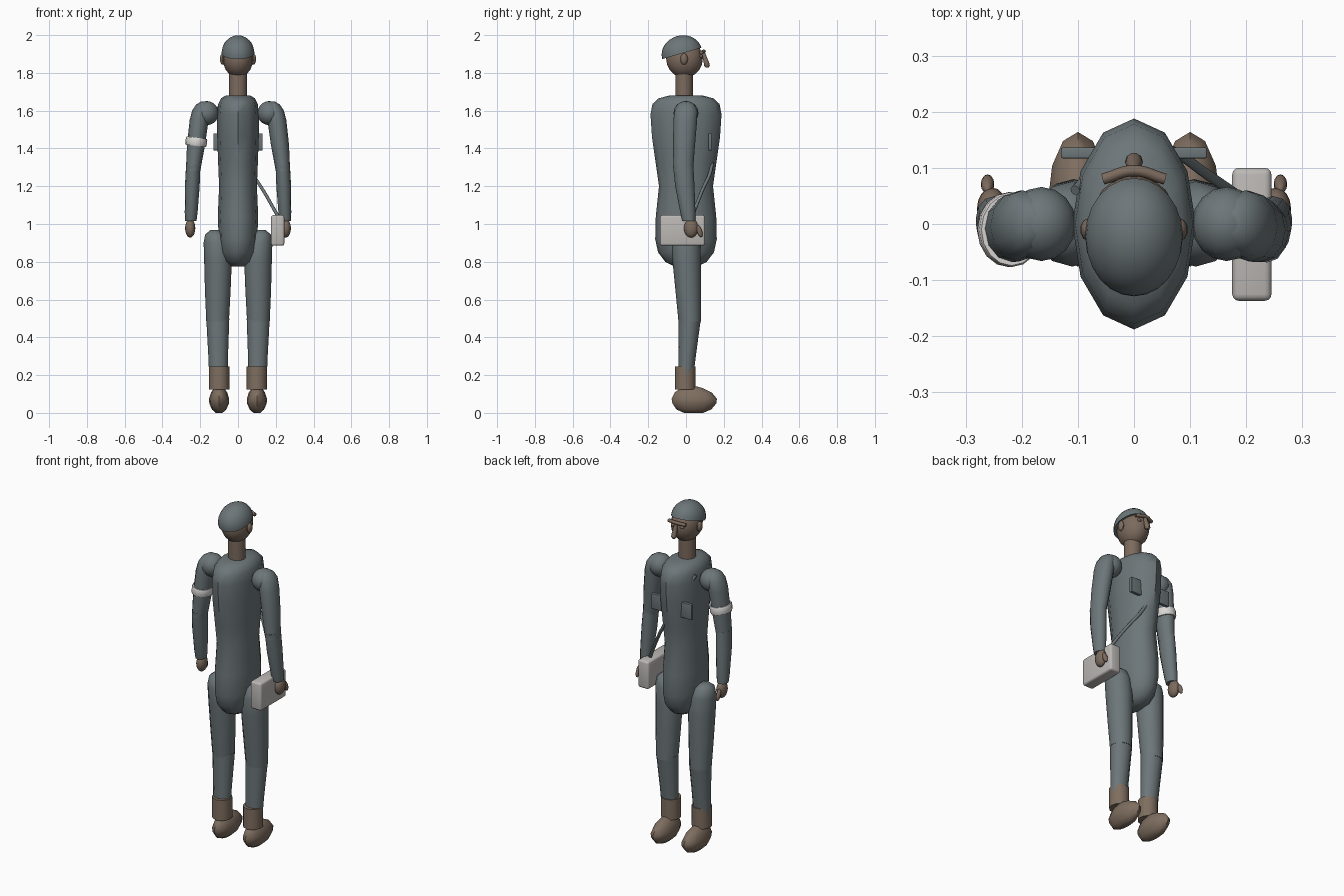
import bpy, bmesh, math
from mathutils import Vector, Matrix

cube = bpy.data.objects.get("Cube")
if cube:
    bpy.data.objects.remove(cube, do_unlink=True)


def material(name, rgb):
    m = bpy.data.materials.new(name)
    m.use_nodes = True
    m.diffuse_color = (*rgb, 1)
    m.node_tree.nodes["Principled BSDF"].inputs["Base Color"].default_value = (*rgb, 1)
    return m


SLATE = material("slate cloth", (0.15, 0.18, 0.19))
SKIN = material("brown skin", (0.20, 0.145, 0.11))
LEATHER = material("brown leather", (0.21, 0.155, 0.115))
CANVAS = material("pale canvas", (0.50, 0.48, 0.46))
WHITE = material("white band", (0.70, 0.68, 0.66))


def finish(name, bm, mat, angle=45):
    bmesh.ops.recalc_face_normals(bm, faces=bm.faces)
    me = bpy.data.meshes.new(name)
    bm.to_mesh(me)
    bm.free()
    me.materials.append(mat)
    me.shade_smooth()
    me.set_sharp_from_angle(angle=math.radians(angle))
    ob = bpy.data.objects.new(name, me)
    bpy.context.collection.objects.link(ob)
    return ob


def loft(name, rings, mat, sides=12, flip=1):
    """Skin elliptical rings given as (x, y, z, rx, ry)."""
    bm = bmesh.new()
    loops = []
    for x, y, z, rx, ry in rings:
        ring = []
        for i in range(sides):
            a = math.tau * i / sides
            ring.append(bm.verts.new((flip * (x + rx * math.cos(a)), y + ry * math.sin(a), z)))
        loops.append(ring)
    for lo, hi in zip(loops, loops[1:]):
        for i in range(sides):
            j = (i + 1) % sides
            bm.faces.new((lo[i], lo[j], hi[j], hi[i]))
    bm.faces.new(loops[0])
    bm.faces.new(loops[-1])
    return finish(name, bm, mat)


def ball(name, centre, radii, mat, tilt=0, dome=False, segs=16, rows=10):
    """Ellipsoid, tilted about x; a dome keeps only the upper half."""
    bm = bmesh.new()
    bmesh.ops.create_uvsphere(bm, u_segments=segs, v_segments=rows, radius=1)
    if dome:
        geom = bm.verts[:] + bm.edges[:] + bm.faces[:]
        cut = bmesh.ops.bisect_plane(bm, geom=geom, plane_co=(0, 0, 0), plane_no=(0, 0, 1),
                                     clear_inner=True, dist=1e-4)
        edges = [e for e in bm.edges if e.is_boundary]
        bmesh.ops.contextual_create(bm, geom=edges)
    bm.transform(Matrix.Translation(centre) @ Matrix.Rotation(math.radians(tilt), 4, 'X')
                 @ Matrix.Diagonal((*radii, 1)))
    return finish(name, bm, mat)


def box(name, lo, hi, mat, bevel):
    lo, hi = Vector(lo), Vector(hi)
    bm = bmesh.new()
    bmesh.ops.create_cube(bm, size=1)
    bm.transform(Matrix.Translation((lo + hi) / 2) @ Matrix.Diagonal((*(hi - lo), 1)))
    bmesh.ops.bevel(bm, geom=bm.edges[:], offset=bevel, segments=3, profile=0.5, affect='EDGES')
    return finish(name, bm, mat)


def tube(name, points, radius, mat):
    cu = bpy.data.curves.new(name, 'CURVE')
    cu.dimensions = '3D'
    cu.bevel_depth = radius
    cu.bevel_resolution = 2
    cu.use_fill_caps = True
    cu.resolution_u = 6
    sp = cu.splines.new('BEZIER')
    sp.bezier_points.add(len(points) - 1)
    for bp, p in zip(sp.bezier_points, points):
        bp.co = p
        bp.handle_left_type = bp.handle_right_type = 'AUTO'
    cu.materials.append(mat)
    ob = bpy.data.objects.new(name, cu)
    bpy.context.collection.objects.link(ob)


# Torso
loft("torso", [(0, 0, z, rx, ry) for z, rx, ry in (
    (0.775, 0.035, 0.06), (0.80, 0.068, 0.11), (0.85, 0.092, 0.148), (0.92, 0.102, 0.163),
    (1.04, 0.107, 0.160), (1.20, 0.100, 0.143), (1.32, 0.105, 0.160), (1.46, 0.110, 0.180),
    (1.58, 0.110, 0.188), (1.635, 0.105, 0.178), (1.665, 0.090, 0.145), (1.68, 0.065, 0.09))], SLATE)

# Neck, head and face
loft("neck", [(0, -0.01, 1.64, 0.048, 0.046), (0, -0.01, 1.82, 0.048, 0.046)], SKIN, 16)
ball("head", (0, -0.008, 1.875), (0.08, 0.097, 0.1), SKIN)
ball("cap", (0, -0.022, 1.903), (0.087, 0.108, 0.095), SLATE, 16, dome=True, segs=24, rows=16)
tube("brow", [(-0.055, 0.08, 1.908), (0, 0.095, 1.914), (0.055, 0.08, 1.908)], 0.010, SKIN)
loft("nose", [(0, 0.112, 1.828, 0.008, 0.008), (0, 0.111, 1.838, 0.016, 0.016),
              (0, 0.108, 1.855, 0.015, 0.015), (0, 0.092, 1.905, 0.008, 0.010)], SKIN, 10)

for s, side in ((1, "left"), (-1, "right")):
    ball(side + "_ear", (s * 0.082, -0.01, 1.873), (0.014, 0.020, 0.030), SKIN, segs=10, rows=8)
    ball(side + "_eye", (s * 0.03, 0.08, 1.888), (0.012, 0.009, 0.009), SKIN, segs=10, rows=8)

    # Arm
    ball(side + "_shoulder", (s * 0.165, 0, 1.587), (0.062, 0.066, 0.064), SLATE)
    loft(side + "_upper_arm", [
        (0.238, -0.015, 1.28, 0.038, 0.052), (0.222, -0.01, 1.42, 0.048, 0.058),
        (0.206, -0.004, 1.55, 0.050, 0.063), (0.198, 0, 1.60, 0.045, 0.060),
        (0.188, 0, 1.632, 0.034, 0.045), (0.180, 0, 1.648, 0.016, 0.02)], SLATE, flip=s)
    loft(side + "_forearm", [
        (0.250, 0.015, 1.015, 0.030, 0.034), (0.248, 0.010, 1.06, 0.034, 0.040),
        (0.242, -0.006, 1.20, 0.039, 0.051), (0.237, -0.015, 1.31, 0.038, 0.054)], SLATE, flip=s)
    ball(side + "_hand", (s * 0.253, 0.027, 0.978), (0.027, 0.038, 0.050), SKIN)
    ball(side + "_thumb", (s * 0.261, 0.071, 0.962), (0.012, 0.014, 0.034), SKIN, 20, segs=10, rows=8)

    # Leg
    loft(side + "_thigh", [
        (0.108, 0.020, 0.485, 0.060, 0.060), (0.107, 0.012, 0.65, 0.068, 0.068),
        (0.106, 0.004, 0.80, 0.073, 0.075), (0.110, 0, 0.90, 0.072, 0.076),
        (0.118, 0, 0.945, 0.056, 0.060), (0.122, 0, 0.967, 0.025, 0.03)], SLATE, flip=s)
    loft(side + "_shin", [
        (0.104, 0, 0.20, 0.049, 0.040), (0.105, 0.006, 0.30, 0.052, 0.046),
        (0.107, 0.020, 0.50, 0.061, 0.059)], SLATE, flip=s)
    loft(side + "_boot_cuff", [(0.1, -0.004, 0.125, 0.054, 0.055),
                               (0.1, -0.004, 0.245, 0.054, 0.055)], LEATHER, flip=s)
    loft(side + "_boot_foot", [
        (0.1, 0.04, 0, 0.018, 0.050), (0.1, 0.042, 0.018, 0.038, 0.092),
        (0.1, 0.044, 0.050, 0.052, 0.116), (0.1, 0.044, 0.075, 0.053, 0.120),
        (0.1, 0.038, 0.108, 0.043, 0.098), (0.1, 0.032, 0.130, 0.028, 0.060),
        (0.1, 0.032, 0.140, 0.012, 0.025)], LEATHER, flip=s)

    # Chest pocket
    x0, x1 = sorted((s * 0.05, s * 0.13))
    box(side + "_chest_pocket", (x0, 0.117, 1.39), (x1, 0.136, 1.48), SLATE, 0.003)

# Arm band, leaning with the right arm
band = loft("arm_band", [(0, 0, -0.022, 0.054, 0.064), (0, 0, -0.015, 0.057, 0.067),
                         (0, 0, 0.015, 0.057, 0.067), (0, 0, 0.022, 0.054, 0.064)], WHITE, 16)
band.data.transform(Matrix.Translation((-0.221, -0.01, 1.435)) @ Matrix.Rotation(math.radians(7), 4, 'Y'))

# Shoulder bag and strap
box("bag", (0.175, -0.137, 0.885), (0.245, 0.1, 1.047), CANVAS, 0.012)
tube("bag_strap", [(0.212, 0.032, 1.04), (0.135, 0.085, 1.175), (0.055, 0.135, 1.30),
                   (-0.04, 0.125, 1.48), (-0.105, 0.06, 1.62)], 0.009, SLATE)
